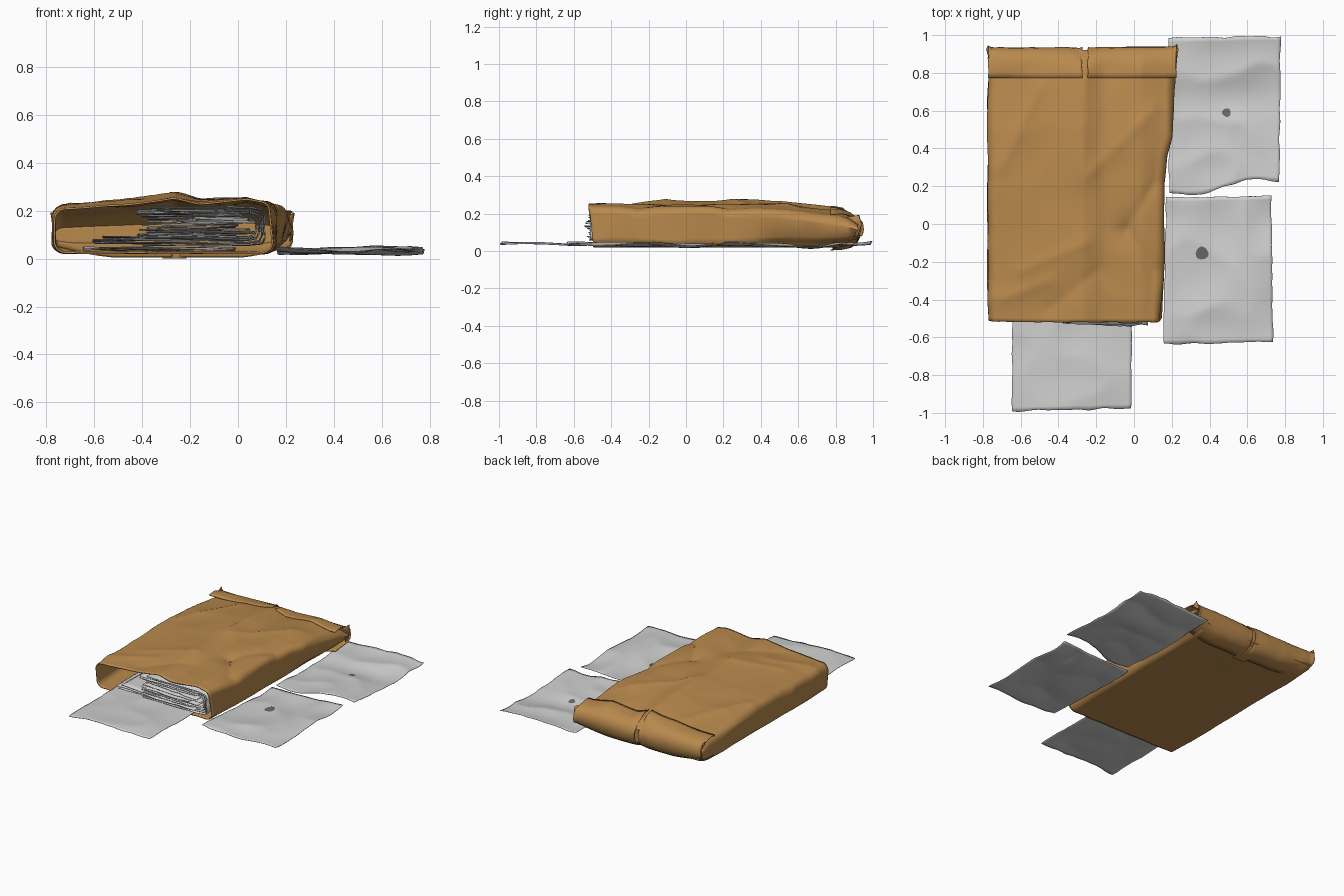
import bpy, bmesh, math, random
from mathutils import Vector, noise

if "Cube" in bpy.data.objects:
    bpy.data.objects.remove(bpy.data.objects["Cube"])

random.seed(4)


def material(name, rgb):
    m = bpy.data.materials.new(name)
    m.diffuse_color = (*rgb, 1)
    m.use_nodes = True
    m.node_tree.nodes["Principled BSDF"].inputs["Base Color"].default_value = m.diffuse_color
    return m


KRAFT = material("brown kraft paper", (0.485, 0.25, 0.074))
PAPER = material("pale grey paper", (0.62, 0.62, 0.615))
STAIN = material("dark grey stain", (0.14, 0.14, 0.14))


def lerp_table(table, t):
    for (a, va), (b, vb) in zip(table, table[1:]):
        if t <= b:
            k = max(0, (t - a) / (b - a))
            return va + (vb - va) * k
    return table[-1][1]


def wrinkle(x, y, seed, scale=2.5):
    """Soft folds with sharp ridges, about -1 to 1."""
    p = Vector((x * scale, y * scale, seed))
    return 1.1 * noise.noise(p) + 0.7 * (0.4 - 1.6 * abs(noise.noise(p * 1.5 + Vector((7, 3, 1)))))


def build(name, rows, mat, closed=False, cap=False, thick=0.0):
    """Surface lofted through rows of points."""
    bm = bmesh.new()
    vs = [[bm.verts.new(p) for p in r] for r in rows]
    n = len(rows[0])
    for a, b in zip(vs, vs[1:]):
        for i in range(n if closed else n - 1):
            j = (i + 1) % n
            bm.faces.new((a[i], a[j], b[j], b[i]))
    if cap:
        bm.faces.new(vs[-1])
    bmesh.ops.recalc_face_normals(bm, faces=bm.faces)
    me = bpy.data.meshes.new(name)
    bm.to_mesh(me)
    bm.free()
    ob = bpy.data.objects.new(name, me)
    bpy.context.collection.objects.link(ob)
    me.materials.append(mat)
    if thick:
        s = ob.modifiers.new("thickness", 'SOLIDIFY')
        s.thickness = thick
        s.offset = -1
    bpy.context.view_layer.objects.active = ob
    ob.select_set(True)
    bpy.ops.object.shade_smooth_by_angle(angle=math.radians(40))
    ob.select_set(False)
    return ob


# --- paper bag: rounded-box sections along y, open at the front
RIGHT = [(-.52, .145), (-.2, .16), (.2, .165), (.36, .18), (.46, .21), (.94, .22)]
TOP = [(-.52, .242), (-.2, .25), (.2, .256), (.5, .24), (.77, .212), (.94, .19)]
RISE = [(-.78, -.03), (-.5, -.005), (-.27, .024), (-.16, .0), (.04, .016), (.2, -.015)]
CREASES = [(-.04, -.03, .16, .3, -.02), (-.04, -.03, .14, -.3, -.022), (-.26, .78, -.28, .3, .012),
           (-.7, .3, -.5, .72, .014), (-.6, -.25, -.25, -.1, .012), (-.25, .25, .1, .6, .014),
           (-.45, -.45, -.2, -.25, -.012), (-.7, -.4, -.45, -.3, .012)]


def bag_top(x, y):
    z = lerp_table(TOP, y) + lerp_table(RISE, x) + .007 * wrinkle(x, y, 1.5)
    for ax, ay, bx, by, d in CREASES:
        a, ab = Vector((ax, ay)), Vector((bx - ax, by - ay))
        t = min(1, max(0, (Vector((x, y)) - a).dot(ab) / ab.length_squared))
        z += d * math.exp(-(Vector((x, y)) - a - ab * t).length / .05)
    return z


def section():
    """Unit section: (u across 0-1, v up 0-1, corner dx, corner dz)."""
    pts = []
    arc = [math.radians(9 * i) for i in range(11)]
    pts += [(i / 44, 1, 0, 0) for i in range(1, 44)]
    pts += [(1, 1, math.sin(a), math.cos(a) - 1) for a in arc]
    pts += [(1, 0, math.cos(a), 1 - math.sin(a)) for a in arc]
    pts += [(1 - i / 44, 0, 0, 0) for i in range(1, 44)]
    pts += [(0, 0, -math.sin(a), 1 - math.cos(a)) for a in arc]
    pts += [(0, 1, -math.cos(a), math.sin(a) - 1) for a in arc]
    return pts


rows = []
R = .055
for k in range(75):
    y = -.52 + 1.44 * min(k, 70) / 70
    end = max(0, (y - .8) / .12)
    pinch = 1 - .5 * end ** 2.5 - .1 * max(0, k - 70)
    right, left = lerp_table(RIGHT, y), -.775
    row = []
    for u, v, dx, dz in section():
        x = left + R + u * (right - left - 2 * R)
        z = bag_top(x, y) if v else .028 + .003 * wrinkle(x, y, 9)
        z += dz * R
        x += dx * (R + .012 * wrinkle(y, z * 2, 5 + u))
        # the widened back part tapers in towards the ground
        x -= max(0, right - .165) * u ** 4 * min(1, max(0, (.11 - z) / .06))
        z = .11 + (z - .11) * pinch
        # mouth leans: the lower lip is set back a little
        lean = .03 * max(0, 1 - k / 12) * (1 - min(1, z / .24))
        edge = .004 * noise.noise(Vector((x * 12, z * 12, 0))) if k == 0 else 0
        row.append((x, y + lean + edge, z))
    rows.append(row)
build("paper_bag", rows, KRAFT, closed=True, cap=True, thick=.008)

# --- folded bands wrapping the closed back end, split in two halves
WRAP = [(.772, .004), (.80, .007), (.84, .008), (.88, .006), (.91, .185), (.93, .16), (.936, .12),
        (.928, .08), (.91, .045), (.88, .025), (.83, .014), (.785, .012)]
for name, x0, x1 in (("left_end_fold", -.772, -.275), ("right_end_fold", -.245, .225)):
    rows = []
    for i in range(41):
        t = i / 40
        row = []
        for j, (y, z) in enumerate(WRAP):
            x = x0 + (x1 - x0) * t
            if j < 4:   # the top strip lies on the bag
                z += max(bag_top(x, y), .2) if j < 3 else .5 * (bag_top(x, .87) + .2)
            w = wrinkle(x, z, 3)
            dip = math.exp(-abs(x + .26) / .025) * .02
            # the underside lifts towards the outer corners
            out = max(0, (x - .0) / .225, (-.5 - x) / .27)
            if z < .1:
                z += (.1 - z) * .55 * out ** 1.5
            side = .012 * math.exp(-min(t, 1 - t) / .02) * (3 < j < 8)
            px = x + .008 * noise.noise(Vector((j * .6, t * 3, x0))) * (t in (0, 1))
            row.append((px, y + .009 * w * (j > 3) - dip * (j > 2) + side, z - dip * (2 < j < 6)))
        rows.append(row)
    build(name, rows, KRAFT, thick=.005)
# seam tuck between the two folds
build("seam_tuck", [[(x, y - .025, z - .012 if z > .1 else z - .004) for y, z in WRAP[4:]]
                    for x in (-.315, -.28, -.26, -.24, -.215)], KRAFT)
# frayed corner tips
for name, x, d in (("left_corner_tip", -.765, -1), ("right_corner_tip", .215, 1)):
    build(name, [[(x, .86, .19), (x, .92, .15), (x, .9, .08)],
                 [(x + d * .018, .925, .2), (x + d * .01, .94, .15), (x + d * .008, .92, .09)]],
          KRAFT, thick=.004)


# --- crumpled sheets of paper
def sheet_z(x, y, z, amp, seed):
    return max(z + amp * wrinkle(x, y, seed), .012)


def sheet(name, corners, z, amp, seed, n=36, thick=.003, bow=0.0):
    """Wrinkled sheet; corners run front-left, front-right, back-right, back-left."""
    a, b, c, d = [Vector(p) for p in corners]
    rows = []
    for j in range(n + 1):
        row = []
        for i in range(n + 1):
            s, t = i / n, j / n
            p = (a * (1 - s) + b * s) * (1 - t) + (d * (1 - s) + c * s) * t
            p.y -= bow * (1 - t) * math.sin(math.tau * s)
            if i in (0, n):
                p.x += .006 * noise.noise(Vector((seed, t * 9, i)))
            if j in (0, n):
                p.y += .01 * noise.noise(Vector((s * 7, seed, j)))
            row.append((p.x, p.y, sheet_z(p.x, p.y, z, amp, seed)))
        rows.append(row)
    return build(name, rows, PAPER, thick=thick)


def stain(name, x, y, r, z, amp, seed):
    """Thin dark spot following the sheet surface."""
    rows = []
    for k in (0.02, .5, 1):
        ring = []
        for i in range(14):
            a = i * math.tau / 14
            q = r * k * (1 + .06 * math.sin(3 * a + seed))
            px, py = x + q * math.cos(a), y + q * math.sin(a)
            ring.append((px, py, sheet_z(px, py, z, amp, seed) + .004))
        rows.append(ring)
    build(name, rows, STAIN, closed=True)


sheet("loose_sheet_back", [(.185, .165), (.77, .225), (.775, .995), (.185, .985)], .042, .026, 11.3, bow=.025)
sheet("loose_sheet_right", [(.155, -.635), (.735, -.625), (.725, .15), (.17, .14)], .042, .025, 21.7)
sheet("loose_sheet_front", [(-.645, -.992), (-.015, -.975), (-.01, -.2), (-.645, -.2)], .05, .012, 31.1)
stain("stain_back", .49, .59, .023, .042, .026, 11.3)
stain("stain_right", .36, -.155, .034, .042, .025, 21.7)

# --- paper stack inside the bag
for k in range(13):
    z = .075 + .011 * k
    x0 = (-.58 if k < 3 else -.4) + random.uniform(-.03, .03)
    x1 = random.uniform(-.02, .09)
    y0 = -.505 - random.uniform(0, .015) - (.02 if k in (6, 8) else 0)
    q = random.uniform(0, .015)
    sheet("stack_sheet_%d" % (k + 1), [(x0, y0 + q), (x1, y0 - q), (x1, .6), (x0, .6)],
          z, .008, 40 + k, n=22)

# folded sheets curling round the right side of the stack
for k in range(4):
    g = .012 * k
    lo, hi, xr = .064 + g, .222 - g, .112 - g
    prof = [(-.36 + 5 * g, hi), (-.2, hi), (-.05, hi + .002), (.05, hi), (xr - .01, hi - .01), (xr, hi - .035),
            (xr - .004, (lo + hi) / 2), (xr, lo + .03), (xr - .012, lo + .006), (.04, lo), (-.15, lo), (-.4, lo)]
    rows = [[(x + .006 * wrinkle(z * 3, y, k), y - .01 * noise.noise(Vector((x * 9, z * 9, k))) * (j == 0),
              z + .006 * wrinkle(x, y, 60 + k)) for x, z in prof]
            for j, y in enumerate([-.515 + .006 * k + i * .07 for i in range(17)])]
    build("folded_sheet_%d" % (k + 1), rows, PAPER, thick=.003)

# --- rest everything on the ground
bpy.context.view_layer.update()
dg = bpy.context.evaluated_depsgraph_get()
objs = [o for o in bpy.data.objects if o.type == 'MESH']
low = min((o.evaluated_get(dg).bound_box[0][2] for o in objs))
for o in objs:
    o.location.z -= low
